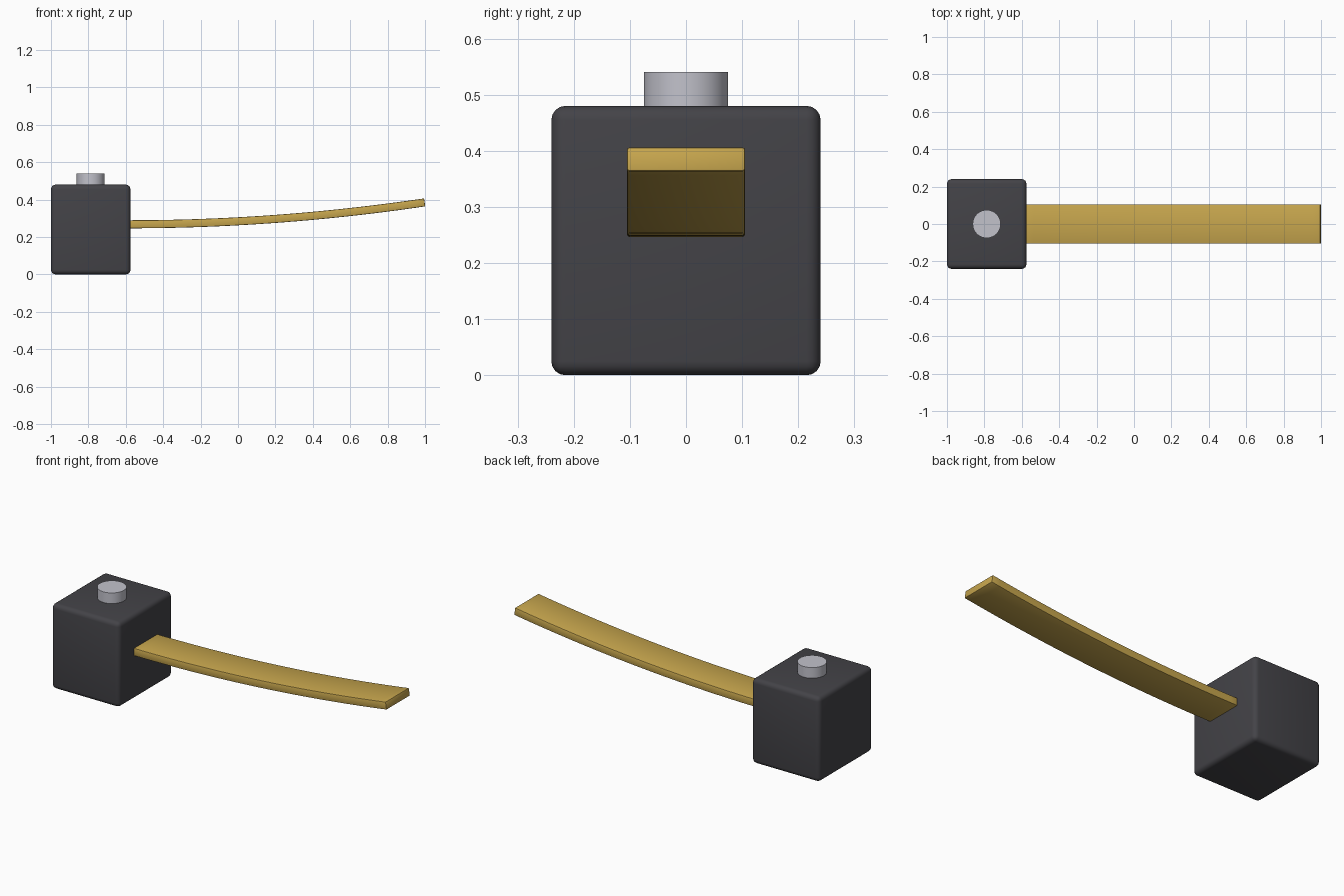
import bpy, bmesh, math

if "Cube" in bpy.data.objects:
    bpy.data.objects.remove(bpy.data.objects["Cube"])


def material(name, rgb):
    m = bpy.data.materials.new(name)
    m.diffuse_color = (*rgb, 1)
    m.use_nodes = True
    m.node_tree.nodes["Principled BSDF"].inputs["Base Color"].default_value = m.diffuse_color
    return m


dark = material("dark_grey", (0.057, 0.056, 0.064))
gold = material("gold", (0.57, 0.38, 0.075))
silver = material("silver", (0.54, 0.54, 0.60))


def finish(obj, name, mat, bevel=0, segments=2):
    obj.name = name
    obj.data.materials.append(mat)
    bpy.ops.object.select_all(action='DESELECT')
    obj.select_set(True)
    bpy.context.view_layer.objects.active = obj
    if bevel:
        b = obj.modifiers.new("rounded_edges", 'BEVEL')
        b.width, b.segments = bevel, segments
        b.limit_method, b.angle_limit = 'ANGLE', math.radians(40)
        bpy.ops.object.modifier_apply(modifier=b.name)
    bpy.ops.object.shade_smooth_by_angle(angle=math.radians(35))


# Clamp block with rounded edges
bpy.ops.mesh.primitive_cube_add(size=1, location=(-0.7875, 0, 0.24))
block = bpy.context.object
block.scale = (0.425, 0.48, 0.48)
bpy.ops.object.transform_apply(location=False, rotation=False, scale=True)
finish(block, "clamp_block", dark, 0.025, 4)

# Round bolt head on top of the block
bpy.ops.mesh.primitive_cylinder_add(vertices=48, radius=0.075, depth=0.08,
                                    location=(-0.7875, 0, 0.50))
finish(bpy.context.object, "bolt_head", silver)

# Beam: a rectangular section swept along an upward bend
ROOT, TIP, HALF_W, HALF_T, RISE, STEPS = -0.585, 0.998, 0.105, 0.0215, 0.117, 32
bm = bmesh.new()
rings = []
for i in range(STEPS + 1):
    s = i / STEPS
    x = ROOT + (TIP - ROOT) * s
    z = 0.268 + RISE * s * s
    tilt = math.atan(2 * RISE * s / (TIP - ROOT))
    ring = []
    for y, t in ((-1, -1), (1, -1), (1, 1), (-1, 1)):
        ring.append(bm.verts.new((x - t * HALF_T * math.sin(tilt), y * HALF_W,
                                  z + t * HALF_T * math.cos(tilt))))
    rings.append(ring)
for a, b in zip(rings, rings[1:]):
    for k in range(4):
        bm.faces.new((a[k], a[(k + 1) % 4], b[(k + 1) % 4], b[k]))
bm.faces.new(rings[0])
bm.faces.new(rings[-1])
bmesh.ops.recalc_face_normals(bm, faces=bm.faces)
mesh = bpy.data.meshes.new("beam")
bm.to_mesh(mesh)
bm.free()
beam = bpy.data.objects.new("beam", mesh)
bpy.context.collection.objects.link(beam)
finish(beam, "bent_beam", gold, 0.004, 2)
